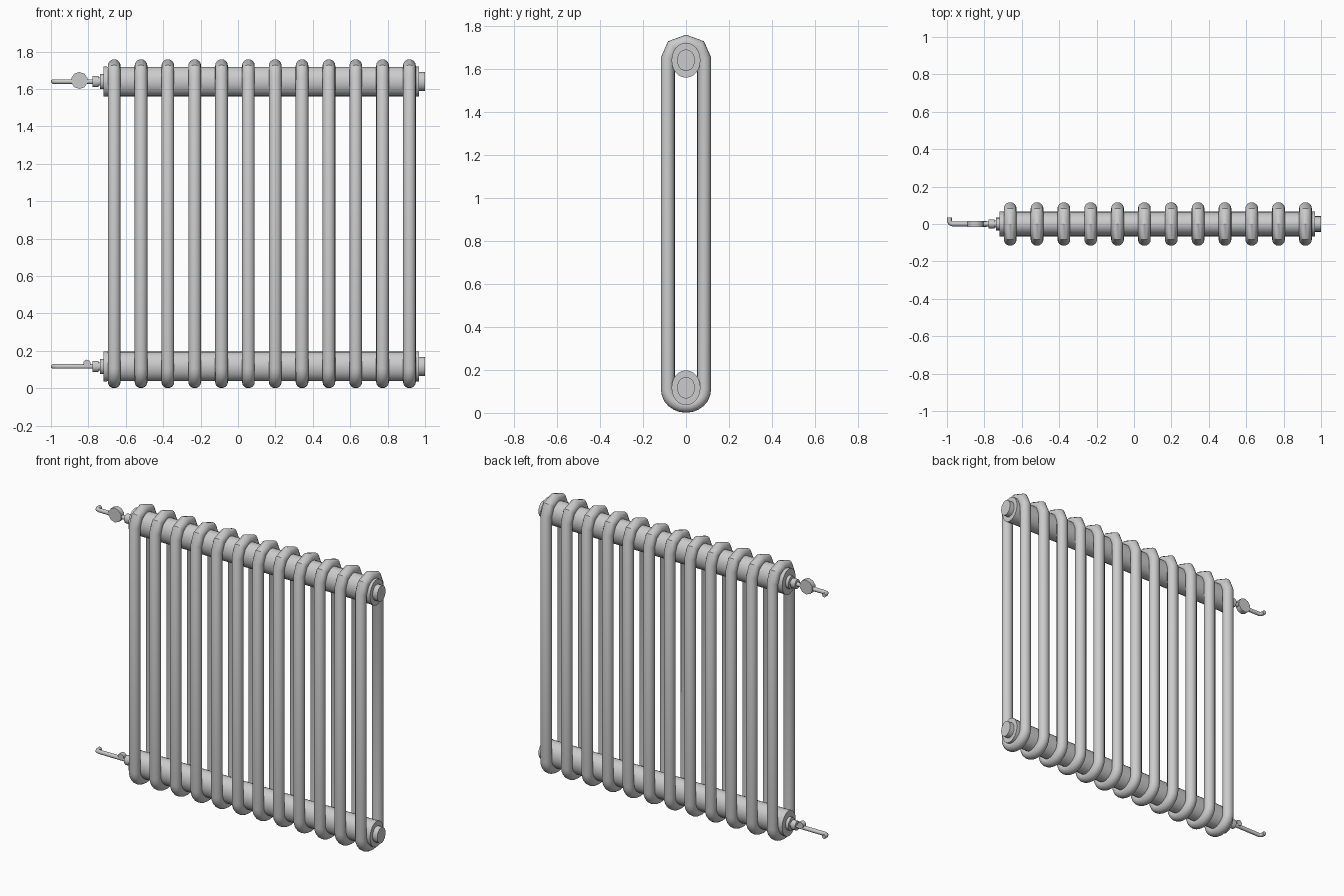
import bpy, bmesh, math
from mathutils import Vector

if "Cube" in bpy.data.objects:
    bpy.data.objects.remove(bpy.data.objects["Cube"])

Z_TOP, Z_LOW = 1.64, 0.117
FLAT = 0.83          # headers are slightly narrower in y than in z


def finish(name, bm, angle=40):
    bmesh.ops.recalc_face_normals(bm, faces=bm.faces[:])
    me = bpy.data.meshes.new(name)
    bm.to_mesh(me)
    bm.free()
    ob = bpy.data.objects.new(name, me)
    bpy.context.collection.objects.link(ob)
    bpy.ops.object.select_all(action='DESELECT')
    ob.select_set(True)
    bpy.context.view_layer.objects.active = ob
    bpy.ops.object.shade_smooth_by_angle(angle=math.radians(angle))
    return ob


def lathe_x(name, profile, z, sides=24):
    """Revolve (x, radius) steps around an x axis at height z."""
    bm = bmesh.new()
    rings = []
    for x, r in profile:
        rings.append([bm.verts.new((x, FLAT * r * math.sin(2 * math.pi * i / sides),
                                    z + r * math.cos(2 * math.pi * i / sides)))
                      for i in range(sides)])
    for a, b in zip(rings, rings[1:]):
        for i in range(sides):
            j = (i + 1) % sides
            bm.faces.new((a[i], a[j], b[j], b[i]))
    bm.faces.new(rings[0])
    bm.faces.new(rings[-1])
    return finish(name, bm)


def column_loop(name, path, rx, ryz, sides=16):
    """Mitred tube along a closed path in the yz plane."""
    bm = bmesh.new()
    n = len(path)
    pts = [Vector(p) for p in path]
    rings = []
    for i, p in enumerate(pts):
        d0 = (p - pts[i - 1]).normalized()
        d1 = (pts[(i + 1) % n] - p).normalized()
        t = (d0 + d1).normalized()
        nrm = Vector((t.y, -t.x)) / max(t.dot(d1), 0.5)
        ring = []
        for k in range(sides):
            a = 2 * math.pi * k / sides
            q = p + nrm * ryz * math.cos(a)
            ring.append(bm.verts.new((rx * math.sin(a), q.x, q.y)))
        rings.append(ring)
    for i in range(n):
        a, b = rings[i], rings[(i + 1) % n]
        for k in range(sides):
            j = (k + 1) % sides
            bm.faces.new((a[k], a[j], b[j], b[k]))
    return finish(name, bm, 35)


def handle(name, x, z, r, depth, sides):
    bm = bmesh.new()
    bmesh.ops.create_cone(bm, cap_ends=True, segments=sides, radius1=r, radius2=r, depth=depth)
    ob = finish(name, bm)
    ob.rotation_euler.x = math.pi / 2
    ob.location = (x, 0, z)


# Twelve column loops: rounded bottom, coarse faceted top
path = [(0.084 * math.cos(a), 0.108 + 0.075 * math.sin(a))
        for a in (math.pi + math.pi * i / 12 for i in range(13))]
path += [(0.084, 1.648), (0.06, 1.703), (0, 1.725), (-0.06, 1.703), (-0.084, 1.648)]
first = column_loop("column_loop_01", path, 0.034, 0.032)
first.location.x = -0.662
for i in range(1, 12):
    ob = first.copy()
    ob.name = f"column_loop_{i + 1:02d}"
    ob.location.x = -0.662 + i * 0.1435
    bpy.context.collection.objects.link(ob)

for tag, z in (("top", Z_TOP), ("bottom", Z_LOW)):
    # Header pipe with end flanges
    lathe_x(tag + "_header", [(-0.718, 0.081), (-0.70, 0.081), (-0.70, 0.079),
                              (0.952, 0.079), (0.952, 0.081), (0.968, 0.081)], z)
    # End plug
    lathe_x(tag + "_end_plug", [(0.96, 0.05), (1.0, 0.05)], z)
    # Stepped connecting nuts
    lathe_x(tag + "_nuts", [(-0.777, 0.03), (-0.745, 0.03), (-0.745, 0.022), (-0.738, 0.022),
                            (-0.738, 0.041), (-0.712, 0.041)], z, 16)
    # Supply pipe, bent back at its end
    cu = bpy.data.curves.new(tag + "_supply_pipe", 'CURVE')
    cu.dimensions = '3D'
    cu.bevel_depth = 0.013
    cu.bevel_resolution = 3
    cu.use_fill_caps = True
    sp = cu.splines.new('POLY')
    pts = [(-0.74, 0), (-0.97, 0), (-0.982, 0.005), (-0.987, 0.016), (-0.987, 0.036)]
    sp.points.add(len(pts) - 1)
    for p, (x, y) in zip(sp.points, pts):
        p.co = (x, y, z, 1)
    bpy.context.collection.objects.link(bpy.data.objects.new(tag + "_supply_pipe", cu))

# Valve handle on the top pipe, small bleed knob on the bottom pipe
handle("valve_handle", -0.848, 1.646, 0.045, 0.032, 10)
handle("bleed_knob", -0.808, 0.133, 0.02, 0.03, 10)
